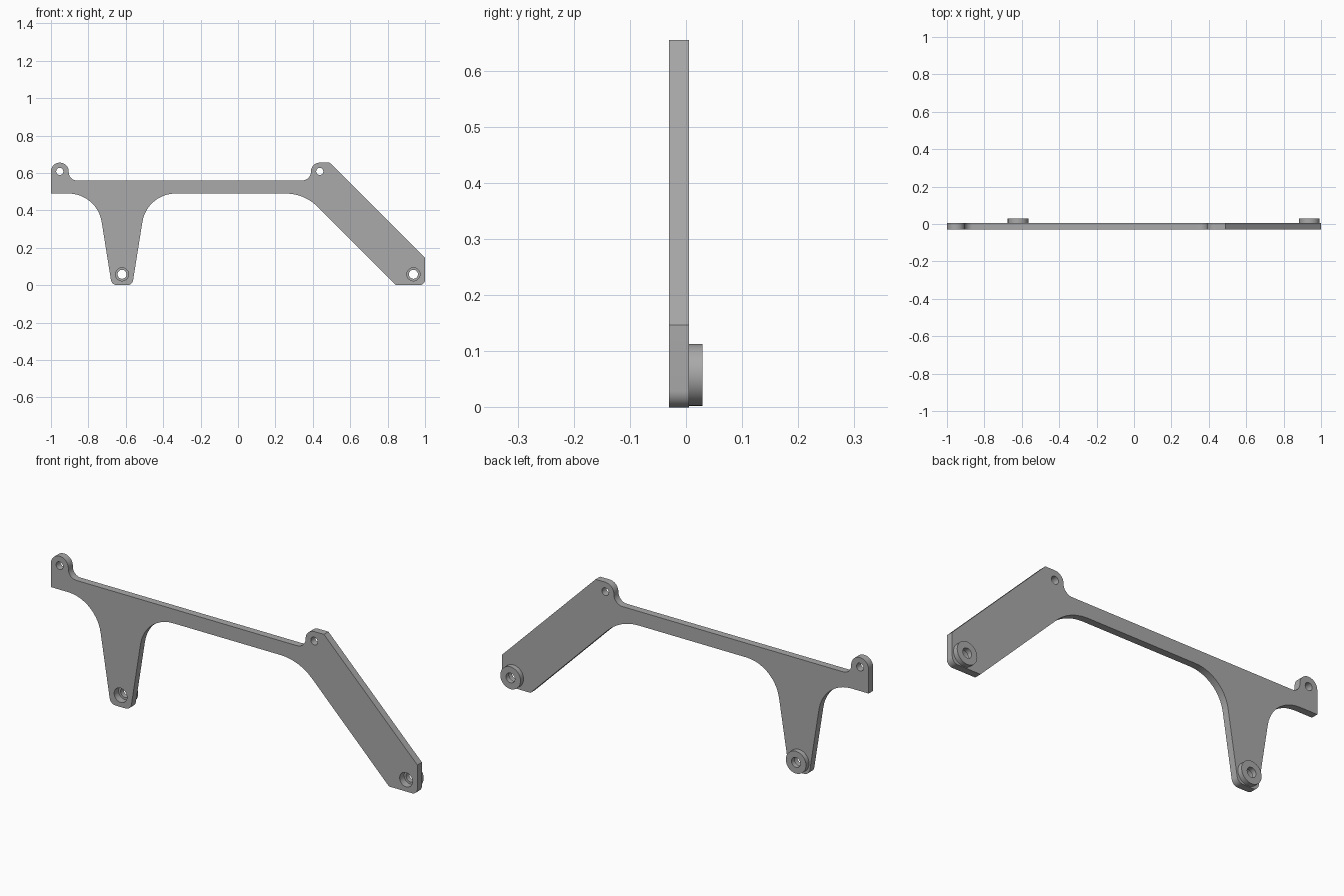
import bpy, bmesh, math
from mathutils import Vector

cube = bpy.data.objects.get("Cube")
if cube:
    bpy.data.objects.remove(cube, do_unlink=True)

grey = bpy.data.materials.new("plain grey")
grey.use_nodes = True
COLOUR = (0.4, 0.4, 0.4, 1)
grey.diffuse_color = COLOUR
grey.node_tree.nodes["Principled BSDF"].inputs["Base Color"].default_value = COLOUR


def rounded(corners):
    """Outline from (x, z, radius) corners, each replaced by a tangent arc."""
    pts = []
    for i, (x, z, r) in enumerate(corners):
        p = Vector((x, z))
        if r == 0:
            pts.append(p)
            continue
        a = (Vector(corners[i - 1][:2]) - p).normalized()
        b = (Vector(corners[(i + 1) % len(corners)][:2]) - p).normalized()
        half = a.angle(b) / 2
        centre = p + (a + b).normalized() * (r / math.sin(half))
        start = p + a * (r / math.tan(half)) - centre
        end = p + b * (r / math.tan(half)) - centre
        sweep = start.angle_signed(end)      # clockwise positive
        n = max(4, round(abs(sweep) / math.radians(7.5)))
        for k in range(n + 1):
            t = -sweep * k / n
            c, s = math.cos(t), math.sin(t)
            pts.append(centre + Vector((c * start.x - s * start.y,
                                        s * start.x + c * start.y)))
    return pts


def circle(x, z, r, n=48):
    return [Vector((x + r * math.cos(math.tau * k / n),
                    z + r * math.sin(math.tau * k / n))) for k in range(n)]


def slab(name, loops, y0, y1):
    """Flat part with holes: first loop is the outline, the rest are holes."""
    curve = bpy.data.curves.new(name, 'CURVE')
    curve.dimensions = '2D'
    curve.fill_mode = 'BOTH'
    curve.extrude = (y1 - y0) / 2
    for loop in loops:
        spline = curve.splines.new('POLY')
        spline.points.add(len(loop) - 1)
        for point, co in zip(spline.points, loop):
            point.co = (co.x, co.y, 0, 1)
        spline.use_cyclic_u = True
    temp = bpy.data.objects.new(name + " outline", curve)
    bpy.context.scene.collection.objects.link(temp)
    bpy.context.view_layer.update()
    mesh = bpy.data.meshes.new_from_object(
        temp.evaluated_get(bpy.context.evaluated_depsgraph_get()))
    bpy.data.objects.remove(temp, do_unlink=True)

    # Weld the caps to the walls and stand the part upright
    bm = bmesh.new()
    bm.from_mesh(mesh)
    bmesh.ops.remove_doubles(bm, verts=bm.verts, dist=1e-5)
    for v in bm.verts:
        v.co = (v.co.x, (y0 + y1) / 2 - v.co.z, v.co.y)
    bmesh.ops.recalc_face_normals(bm, faces=bm.faces)
    bm.to_mesh(mesh)
    bm.free()
    mesh.materials.clear()
    mesh.materials.append(grey)

    obj = bpy.data.objects.new(name, mesh)
    bpy.context.scene.collection.objects.link(obj)
    bpy.ops.object.select_all(action='DESELECT')
    obj.select_set(True)
    bpy.context.view_layer.objects.active = obj
    bpy.ops.object.shade_smooth_by_angle(angle=math.radians(30))
    return obj


TOP, BAR_TOP, BAR_LOW = 0.655, 0.56, 0.49
FRONT, BACK, BOSS_BACK = -0.03, 0.005, 0.029
LEG_X, FOOT_X, BOSS_Z = -0.62, 0.938, 0.058

outline = rounded([
    # left ear and crossbar top
    (-1, BAR_LOW, 0), (-1, TOP, 0.047), (-0.905, TOP, 0.047),
    (-0.905, BAR_TOP, 0.043), (0.39, BAR_TOP, 0.047),
    # right ear and slanted arm
    (0.39, TOP, 0.047), (0.49, TOP, 0), (1, 0.147, 0), (1, 0, 0.03),
    (0.845, 0, 0), (0.355, BAR_LOW, 0.24),
    # tapered leg
    (LEG_X + 0.133, BAR_LOW, 0.18), (LEG_X + 0.055, 0, 0.033),
    (LEG_X - 0.055, 0, 0.033), (LEG_X - 0.133, BAR_LOW, 0.18),
])

# Plate with two ear holes and two wide bores
slab("bracket_plate",
     [outline, circle(-0.953, 0.608, 0.019), circle(0.437, 0.608, 0.019),
      circle(LEG_X, BOSS_Z, 0.035), circle(FOOT_X, BOSS_Z, 0.035)],
     FRONT, BACK)

# Round bosses on the back, with narrower holes
for name, x in (("leg_boss", LEG_X), ("arm_boss", FOOT_X)):
    slab(name, [circle(x, BOSS_Z, 0.055), circle(x, BOSS_Z, 0.024)], BACK, BOSS_BACK)
